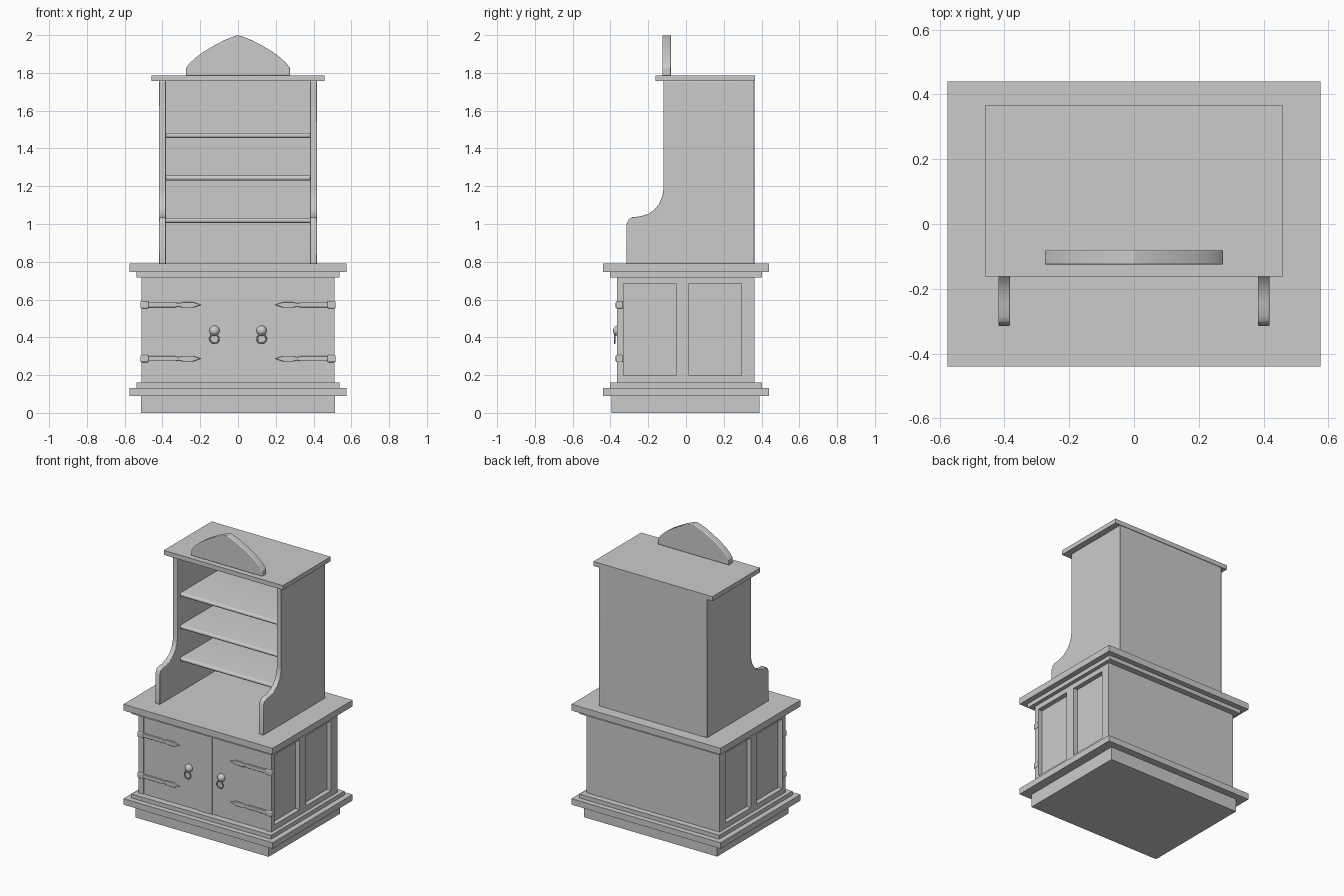
import bpy, bmesh, math
from mathutils import Matrix, Vector

cube = bpy.data.objects.get("Cube")
if cube:
    bpy.data.objects.remove(cube, do_unlink=True)

grey = bpy.data.materials.new("plain grey")
grey.use_nodes = True
colour = (0.6, 0.6, 0.6, 1)
grey.diffuse_color = colour
grey.node_tree.nodes["Principled BSDF"].inputs["Base Color"].default_value = colour


def finish(bm, name, smooth=False, bevel=0):
    bmesh.ops.recalc_face_normals(bm, faces=bm.faces)
    mesh = bpy.data.meshes.new(name)
    bm.to_mesh(mesh)
    bm.free()
    mesh.materials.append(grey)
    obj = bpy.data.objects.new(name, mesh)
    bpy.context.collection.objects.link(obj)
    if bevel:
        mod = obj.modifiers.new("rounded_edges", 'BEVEL')
        mod.width, mod.segments = bevel, 3
        mod.limit_method = 'ANGLE'
    if smooth:
        bpy.ops.object.select_all(action='DESELECT')
        obj.select_set(True)
        bpy.context.view_layer.objects.active = obj
        bpy.ops.object.shade_smooth_by_angle(angle=math.radians(35))
    return obj


def add_box(bm, x, y, z):
    centre = Vector([(a + b) / 2 for a, b in (x, y, z)])
    size = [abs(b - a) for a, b in (x, y, z)]
    bmesh.ops.create_cube(bm, size=1, matrix=Matrix.Translation(centre) @ Matrix.Diagonal((*size, 1)))


def box(name, x, y, z, **kw):
    bm = bmesh.new()
    add_box(bm, x, y, z)
    return finish(bm, name, **kw)


def slab(name, half_x, y, z):
    return box(name, (-half_x, half_x), y, z)


def extrude(name, points, offset, **kw):
    # Closed outline pushed along an offset
    bm = bmesh.new()
    face = bm.faces.new([bm.verts.new(p) for p in points])
    out = bmesh.ops.extrude_face_region(bm, geom=[face])
    verts = [v for v in out["geom"] if isinstance(v, bmesh.types.BMVert)]
    bmesh.ops.translate(bm, verts=verts, vec=offset)
    return finish(bm, name, smooth=True, **kw)


# Plinth, mouldings and countertop
slab("plinth", 0.513, (-0.395, 0.39), (0, 0.09))
slab("base_moulding", 0.575, (-0.44, 0.44), (0.09, 0.132))
slab("base_step", 0.538, (-0.403, 0.403), (0.132, 0.16))
slab("counter_step", 0.538, (-0.403, 0.403), (0.718, 0.746))
slab("countertop", 0.575, (-0.44, 0.44), (0.746, 0.79))

# Lower cabinet
LOW, HIGH = 0.16, 0.718
slab("cabinet_core", 0.48, (-0.34, 0.362), (LOW, HIGH))
slab("centre_stile", 0.053, (-0.364, -0.33), (LOW, HIGH))

for s, side in ((1, "left"), (-1, "right")):
    # Side frame around two recessed panels
    bm = bmesh.new()
    for y in ((-0.364, -0.33), (-0.053, 0.016), (0.295, 0.362)):
        add_box(bm, (s * 0.475, s * 0.512), y, (LOW, HIGH))
    for y in ((-0.33, -0.053), (0.016, 0.295)):
        add_box(bm, (s * 0.475, s * 0.512), y, (LOW, 0.198))
        add_box(bm, (s * 0.475, s * 0.512), y, (0.684, HIGH))
    finish(bm, side + "_side_frame")

    # Door
    box(side + "_door", (s * 0.053, s * 0.475), (-0.358, -0.33), (LOW, HIGH))

    # Hinges: corner wrap and spear-shaped strap
    outline = [(0.48, 0.013), (0.33, 0.013), (0.315, 0.008), (0.29, 0.015),
               (0.24, 0.015), (0.195, 0)]
    for z, level in ((0.572, "upper"), (0.287, "lower")):
        box(f"{side}_{level}_hinge_wrap", (s * 0.473, s * 0.517), (-0.372, -0.334),
            (z - 0.019, z + 0.019), smooth=True, bevel=0.006)
        edge = [(x, h) for x, h in outline] + [(x, -h) for x, h in outline[-2::-1]]
        extrude(f"{side}_{level}_hinge_strap", [(s * x, -0.37, z + h) for x, h in edge],
                (0, 0.014, 0), bevel=0.003)

    # Knob with a hanging ring
    bm = bmesh.new()
    bmesh.ops.create_uvsphere(bm, u_segments=20, v_segments=12, radius=0.027,
                              matrix=Matrix.Translation((s * 0.125, -0.362, 0.435))
                              @ Matrix.Diagonal((1, 0.9, 1, 1)))
    finish(bm, side + "_knob", smooth=True)
    bm = bmesh.new()
    rings, sides = 24, 8
    grid = []
    for i in range(rings):
        a = math.tau * i / rings
        row = []
        for j in range(sides):
            b = math.tau * j / sides
            r = 0.024 + 0.004 * math.cos(b)
            row.append(bm.verts.new((s * 0.125 + r * math.cos(a), -0.378 + 0.004 * math.sin(b),
                                     0.392 + r * math.sin(a))))
        grid.append(row)
    for i in range(rings):
        for j in range(sides):
            n, m = (i + 1) % rings, (j + 1) % sides
            bm.faces.new((grid[i][j], grid[n][j], grid[n][m], grid[i][m]))
    finish(bm, side + "_ring", smooth=True)

    # Hutch side with a scooped front
    profile = [(0.362, 0.79), (0.362, 1.757), (-0.12, 1.757), (-0.12, 1.18), (-0.126, 1.145),
               (-0.14, 1.11), (-0.165, 1.078), (-0.2, 1.053), (-0.243, 1.04), (-0.285, 1.036),
               (-0.303, 1.025), (-0.315, 1.0), (-0.315, 0.79)]
    extrude(side + "_hutch_side", [(s * 0.382, y, z) for y, z in profile], (s * 0.036, 0, 0),
            bevel=0.004)

# Hutch back, shelves and top
slab("hutch_back", 0.384, (0.335, 0.361), (0.79, 1.757))
for i, z in enumerate((1.005, 1.23, 1.455)):
    nose = [(-0.076 - 0.014 * math.sin(math.pi * k / 8), z + 0.014 - 0.014 * math.cos(math.pi * k / 8))
            for k in range(9)]
    outline = nose + [(0.336, z + 0.028), (0.336, z)]
    extrude(f"shelf_{i + 1}", [(-0.384, y, h) for y, h in outline], (0.768, 0, 0))
slab("hutch_top", 0.459, (-0.162, 0.365), (1.756, 1.787))

# Arched crest
half = [(0.275, 1.786), (0.275, 1.825), (0.255, 1.852), (0.225, 1.88), (0.185, 1.91),
        (0.135, 1.94), (0.075, 1.972), (0.03, 1.99)]
arch = half + [(0, 2.0)] + [(-x, z) for x, z in half[::-1]]
extrude("crest", [(x, -0.125, z) for x, z in arch], (0, 0.045, 0), bevel=0.005)
